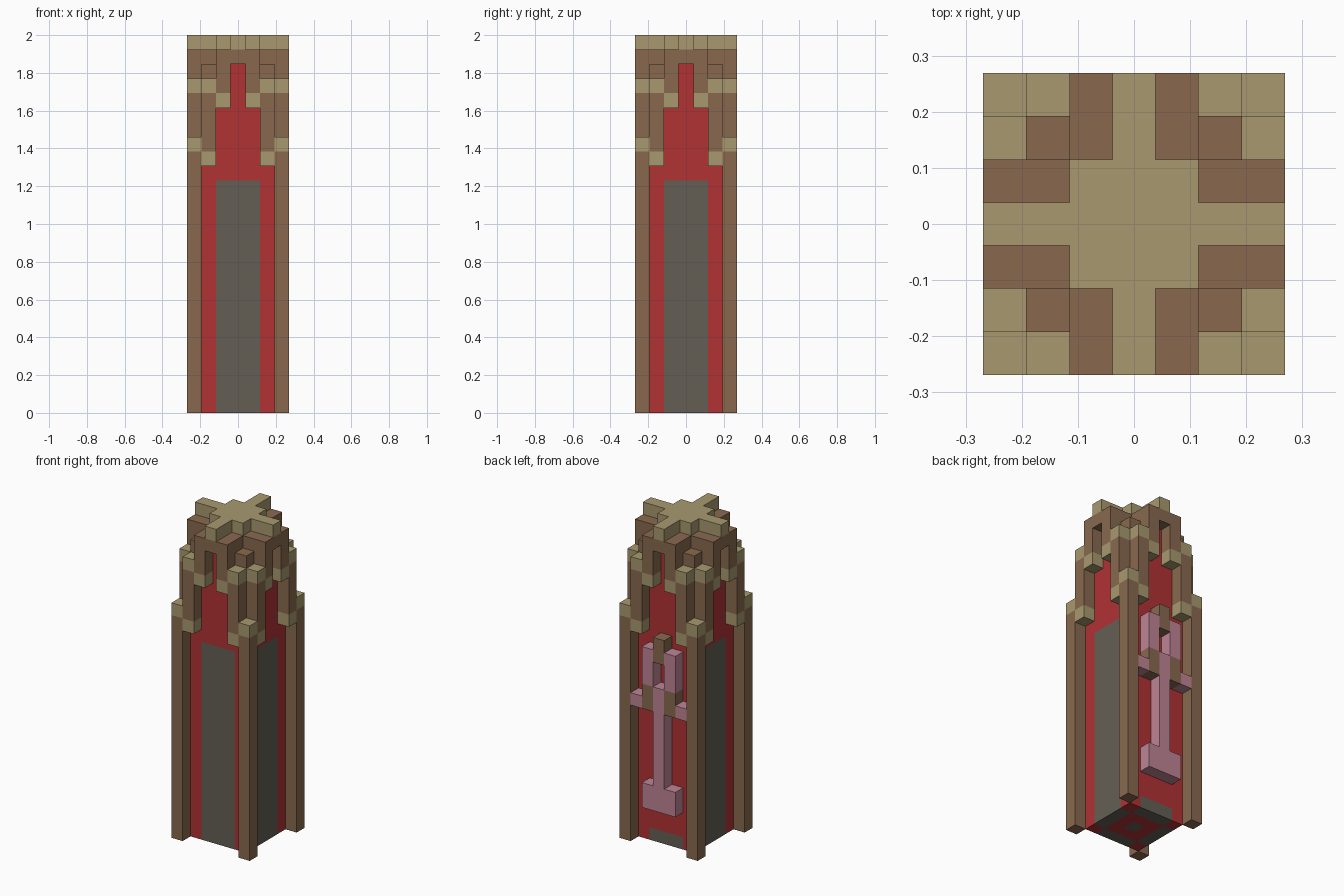
import bpy
import bmesh
from mathutils import Vector

U = 1 / 13  # edge of one building block

if "Cube" in bpy.data.objects:
    bpy.data.objects.remove(bpy.data.objects["Cube"], do_unlink=True)


def material(name, rgb):
    linear = [((c / 255 + 0.055) / 1.055) ** 2.4 for c in rgb] + [1]
    mat = bpy.data.materials.new(name)
    mat.use_nodes = True
    mat.diffuse_color = linear
    bsdf = mat.node_tree.nodes["Principled BSDF"]
    bsdf.inputs["Base Color"].default_value = linear
    bsdf.inputs["Roughness"].default_value = 0.9
    return mat


TAN, BROWN, RED, GREY, PINK = range(5)
MATS = [material("tan_stone", (168, 153, 110)),
        material("brown_wood", (137, 105, 79)),
        material("red_cloth", (177, 50, 52)),
        material("grey_slate", (100, 95, 85)),
        material("pink_metal", (190, 133, 150))]


def block(name, lo, hi, rule, cuts=()):
    """Box in block units, cut at (axis, position) planes, coloured by rule(centre)."""
    lo, hi = Vector(lo), Vector(hi)
    bm = bmesh.new()
    bmesh.ops.create_cube(bm, size=1)
    for v in bm.verts:
        v.co = (lo + hi) / 2 + v.co * (hi - lo)
    for axis, pos in cuts:
        co, no = Vector(), Vector()
        co[axis], no[axis] = pos, 1
        bmesh.ops.bisect_plane(bm, geom=bm.verts[:] + bm.edges[:] + bm.faces[:],
                               plane_co=co, plane_no=no)
    for f in bm.faces:
        f.material_index = rule(f.calc_center_median()) if callable(rule) else rule
    bmesh.ops.scale(bm, vec=(U, U, U), verts=bm.verts)
    mesh = bpy.data.meshes.new(name)
    bm.to_mesh(mesh)
    bm.free()
    for m in MATS:
        mesh.materials.append(m)
    obj = bpy.data.objects.new(name, mesh)
    bpy.context.collection.objects.link(obj)
    return obj


def column(name, x, y, z0, z1, rule, cuts=()):
    """One-block-wide column centred on x, y."""
    return block(name, (x - .5, y - .5, z0), (x + .5, y + .5, z1), rule,
                 [(2, c) for c in cuts])


# Tower body: red walls, grey panels, patterned underside, brown upper corners
def body_colour(c):
    ax, ay = abs(c.x), abs(c.y)
    if c.z < .01:
        ring = max(ax, ay)
        return GREY if ring < .5 or (ring > 1.5 and min(ax, ay) < 1.5) else RED
    if c.z > 23 and min(ax, ay) > 1.5:
        return BROWN
    panel_top = 1 if c.y > 2.4 else 16
    return GREY if min(ax, ay) < 1.5 and c.z < panel_top else RED


body_cuts = [(a, p) for a in (0, 1) for p in (-1.5, -.5, .5, 1.5)]
body_cuts += [(2, z) for z in (1, 16, 23)]
block("tower_body", (-2.5, -2.5, 0), (2.5, 2.5, 24), body_colour, body_cuts)

# Corner posts and the bracket columns stepping up on each wall
for sx in (-1, 1):
    for sy in (-1, 1):
        column("corner_post", 3 * sx, 3 * sy, 0, 19,
               lambda c: TAN if c.z > 18 else BROWN, (18,))
        for a, b in ((2, 3), (3, 2)):
            column("lower_bracket", a * sx, b * sy, 17, 23,
                   lambda c: TAN if c.z < 18 or c.z > 22 else BROWN, (18, 22))
        for a, b in ((1, 3), (3, 1)):
            column("upper_bracket", a * sx, b * sy, 21, 24,
                   lambda c: TAN if c.z < 22 else BROWN, (22,))

# Crossed roof beams and the cap on top
block("roof_beam_long", (-1.5, -3.5, 24), (1.5, 3.5, 25), BROWN)
block("cap_centre", (-1.5, -1.5, 25), (1.5, 1.5, 26), TAN)
for s in (-1, 1):
    x0, x1 = sorted((1.5 * s, 3.5 * s))
    block("roof_beam_side", (x0, -1.5, 24), (x1, 1.5, 25), BROWN)
    block("cap_arm_side", (x0, -.5, 25), (x1, .5, 26), TAN)
    block("cap_arm_end", (-.5, x0, 25), (.5, x1, 26), TAN)

# Raised emblem on the back wall
block("emblem_foot", (-1.5, 2.5, 3), (1.5, 3.5, 5), PINK)
column("emblem_shaft", 0, 3, 5, 13, PINK)
column("emblem_grip", 0, 3, 15, 17, BROWN)
for s in (-1, 1):
    column("emblem_guard", 2 * s, 3, 11, 12, PINK)
    column("emblem_prong", s, 3, 11, 16,
           lambda c: BROWN if c.z < 13 else PINK, (13,))
